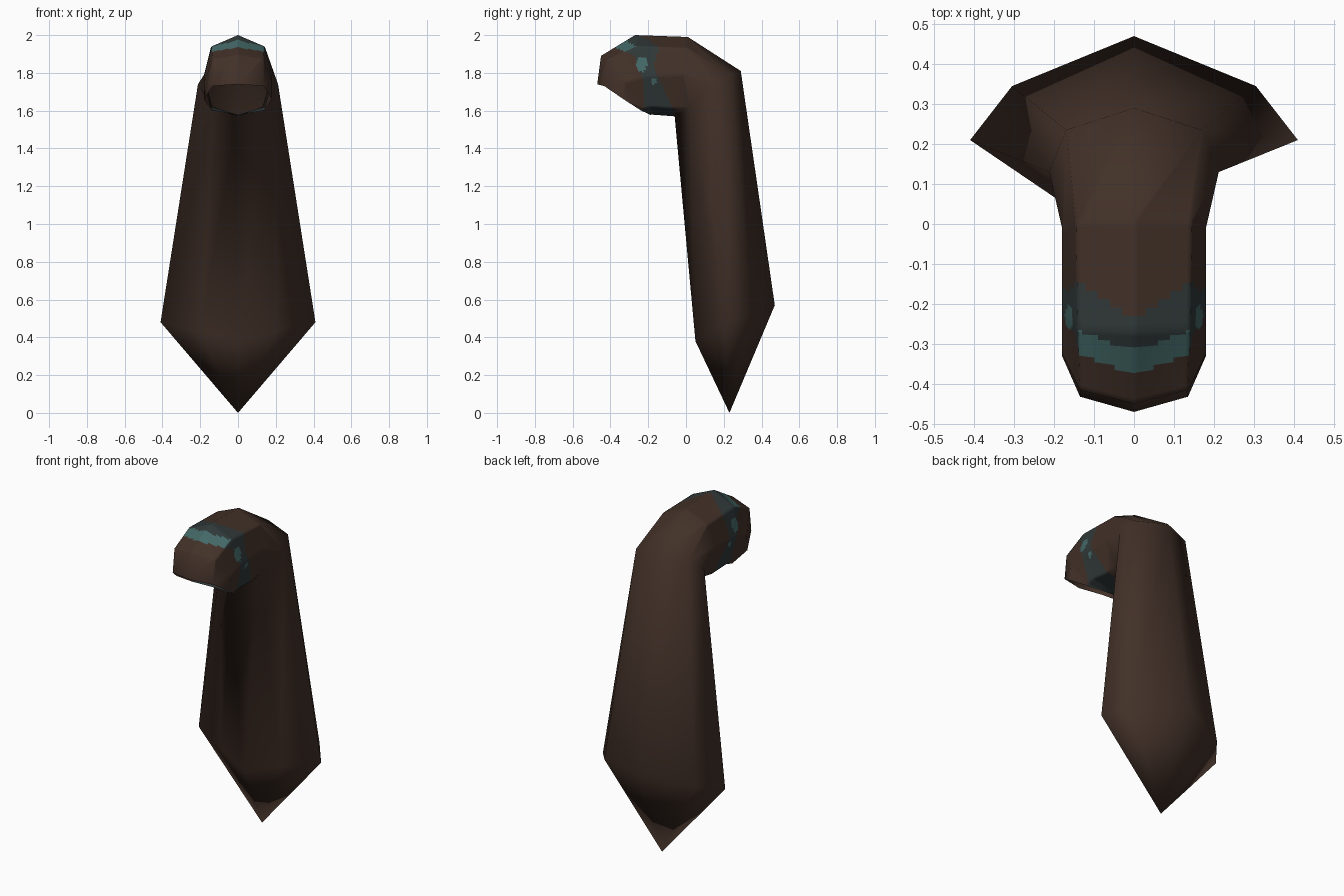
import bpy, bmesh

if "Cube" in bpy.data.objects:
    bpy.data.objects.remove(bpy.data.objects["Cube"])

# half cross-sections (x >= 0): back/top, upper, side, lower, front/bottom
HALF_RINGS = [
    # hem
    [(0, .47, .57), (.305, .345, .52), (.41, .21, .48), (.2, .127, .43), (0, .05, .38)],
    # shoulder
    [(0, .29, 1.81), (.17, .235, 1.79), (.212, .13, 1.74), (.13, .02, 1.62), (0, -.06, 1.57)],
    # crown, back
    [(0, .01, 1.99), (.145, .01, 1.93), (.18, -.01, 1.79), (.135, -.055, 1.61), (0, -.075, 1.571)],
    # crown, front
    [(0, -.27, 2.0), (.14, -.265, 1.94), (.18, -.215, 1.78), (.14, -.185, 1.62), (0, -.165, 1.578)],
    # brow
    [(0, -.45, 1.89), (.135, -.415, 1.87), (.18, -.325, 1.75), (.14, -.225, 1.61), (0, -.18, 1.579)],
    # rim of the opening
    [(0, -.47, 1.74), (.135, -.432, 1.73), (.18, -.33, 1.66), (.14, -.24, 1.602), (0, -.19, 1.578)],
]
TIP = (0, .23, 0)


def material(name, color):
    m = bpy.data.materials.new(name)
    m.diffuse_color = (*color, 1)
    m.use_nodes = True
    m.node_tree.nodes["Principled BSDF"].inputs["Base Color"].default_value = m.diffuse_color
    return m


def lerp(table, t):
    for (a, va), (b, vb) in zip(table, table[1:]):
        if t <= b:
            return va + (vb - va) * max(0, t - a) / (b - a)
    return table[-1][1]


# outline of the painted band: y by height
BAND_FRONT = [(1.55, -.22), (1.75, -.225), (1.83, -.25), (1.89, -.275), (1.925, -.35), (2.0, -.367)]
BAND_BACK = [(1.55, -.05), (1.6, -.065), (1.7, -.11), (1.83, -.17), (1.92, -.15), (2.0, -.145)]
DOTS = [(-.235, 1.845, .028, .04), (-.17, 1.755, .013, .016)]


def paint(p):
    x, y, z = abs(p.x), p.y, p.z
    if z > 1.85 and x < .135 and abs(y + .338 - .4 * max(0, x - .03)) < .029:
        return 2
    if x > .1 and any(((y - a) / r) ** 2 + ((z - b) / s) ** 2 < 1 for a, b, r, s in DOTS):
        return 2
    back = lerp(BAND_BACK, z)
    if z > 1.93:
        back = min(back, -.235 + .62 * x)
    return 1 if lerp(BAND_FRONT, z) < y < back else 0


bm = bmesh.new()
rings = []
for half in HALF_RINGS:
    pts = half + [(-x, y, z) for x, y, z in reversed(half[1:-1])]
    rings.append([bm.verts.new(p) for p in pts])

# pointed lower end
tip = bm.verts.new(TIP)
n = len(rings[0])
for i in range(n):
    bm.faces.new((rings[0][i], tip, rings[0][(i + 1) % n]))

# robe and hood as one tube
band_faces = []
for k, (a, b) in enumerate(zip(rings, rings[1:])):
    for i in range(n):
        j = (i + 1) % n
        if k == 0:
            bm.faces.new((a[i], a[j], b[i]))
            bm.faces.new((a[j], b[j], b[i]))
        else:
            f = bm.faces.new((a[i], a[j], b[j], b[i]))
            if k in (2, 3):
                band_faces.append(f)

# fine grid where the band is painted
edges = list({e for f in band_faces for e in f.edges})
bmesh.ops.subdivide_edges(bm, edges=edges, cuts=13, use_grid_fill=True)
bmesh.ops.recalc_face_normals(bm, faces=bm.faces)
for f in bm.faces:
    f.smooth = True
    if f.calc_area() < .002:
        f.material_index = paint(f.calc_center_median())

mesh = bpy.data.meshes.new("hooded_robe")
bm.to_mesh(mesh)
bm.free()
for name, color in (("dark brown cloth", (.054, .030, .021)),
                    ("dark teal band", (.030, .040, .040)),
                    ("light teal marks", (.056, .140, .135))):
    mesh.materials.append(material(name, color))
obj = bpy.data.objects.new("hooded_robe", mesh)
bpy.context.collection.objects.link(obj)
